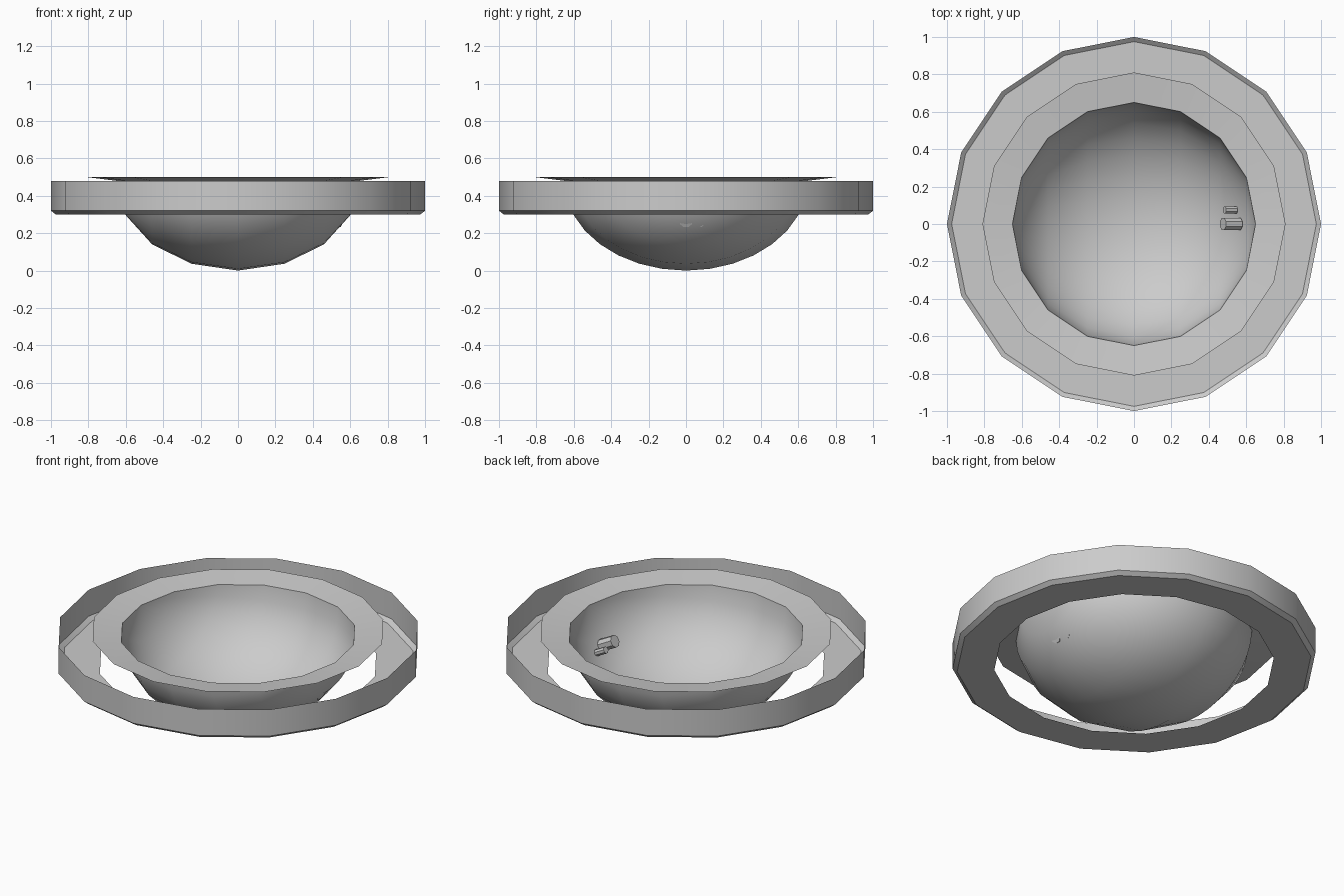
import bpy
import bmesh
from math import cos, sin, pi, radians
from mathutils import Matrix

cube = bpy.data.objects.get("Cube")
if cube:
    bpy.data.objects.remove(cube, do_unlink=True)

SIDES = 16
RIM_Z = 0.48

grey = bpy.data.materials.new("light_grey")
grey.use_nodes = True
grey.diffuse_color = (0.6, 0.6, 0.6, 1)
grey.node_tree.nodes["Principled BSDF"].inputs["Base Color"].default_value = grey.diffuse_color


def finish(bm, name, angle=30):
    """Turn a bmesh into a grey object with sharp edges kept."""
    mesh = bpy.data.meshes.new(name)
    bm.to_mesh(mesh)
    bm.free()
    mesh.materials.append(grey)
    obj = bpy.data.objects.new(name, mesh)
    bpy.context.collection.objects.link(obj)
    bpy.ops.object.select_all(action="DESELECT")
    obj.select_set(True)
    bpy.context.view_layer.objects.active = obj
    bpy.ops.object.shade_smooth_by_angle(angle=radians(angle))
    return obj


def revolve(name, profile):
    """Sweep (radius, height) points around z as an open shell."""
    bm = bmesh.new()
    rings = [[bm.verts.new((r * cos(2 * pi * i / SIDES), r * sin(2 * pi * i / SIDES), z))
              for i in range(SIDES)] for r, z in profile]
    for low, high in zip(rings, rings[1:]):
        for i in range(SIDES):
            j = (i + 1) % SIDES
            bm.faces.new((low[i], low[j], high[j], high[i]))
    return finish(bm, name)


def peg(name, radius, length, centre, tilt):
    """Short octagonal pin leaning out of the basin wall."""
    bm = bmesh.new()
    place = Matrix.Translation(centre) @ Matrix.Rotation(radians(tilt - 90), 4, "Y")
    bmesh.ops.create_cone(bm, cap_ends=True, segments=8, radius1=radius, radius2=radius,
                          depth=length, matrix=place @ Matrix.Rotation(pi / 8, 4, "Z"))
    return finish(bm, name)


# Outer band with a bevelled foot and a flat inward flange
revolve("outer_band", [(0.77, 0.30), (0.975, 0.30), (1.0, 0.32), (1.0, RIM_Z)])

# Gently dished lip around the basin
revolve("basin_lip", [(0.81, 0.50), (0.65, RIM_Z)][::-1])

# Basin: lower half of a flattened sphere with its poles on the x axis
bm = bmesh.new()
bmesh.ops.create_uvsphere(bm, u_segments=32, v_segments=8, radius=1,
                          matrix=Matrix.Rotation(pi / 2, 4, "Y"))
bmesh.ops.bisect_plane(bm, geom=bm.verts[:] + bm.edges[:] + bm.faces[:], dist=0.0001,
                       plane_co=(0, 0, 0), plane_no=(0, 0, 1), clear_outer=True)
bmesh.ops.transform(bm, verts=bm.verts,
                    matrix=Matrix.Translation((0, 0, RIM_Z)) @ Matrix.Diagonal((0.65, 0.65, 0.48, 1)))
finish(bm, "basin", 40)

# Two pins on the basin wall
peg("large_pin", 0.036, 0.10, (0.52, 0, 0.285), 28)
peg("small_pin", 0.02, 0.07, (0.515, 0.075, 0.265), 28)
